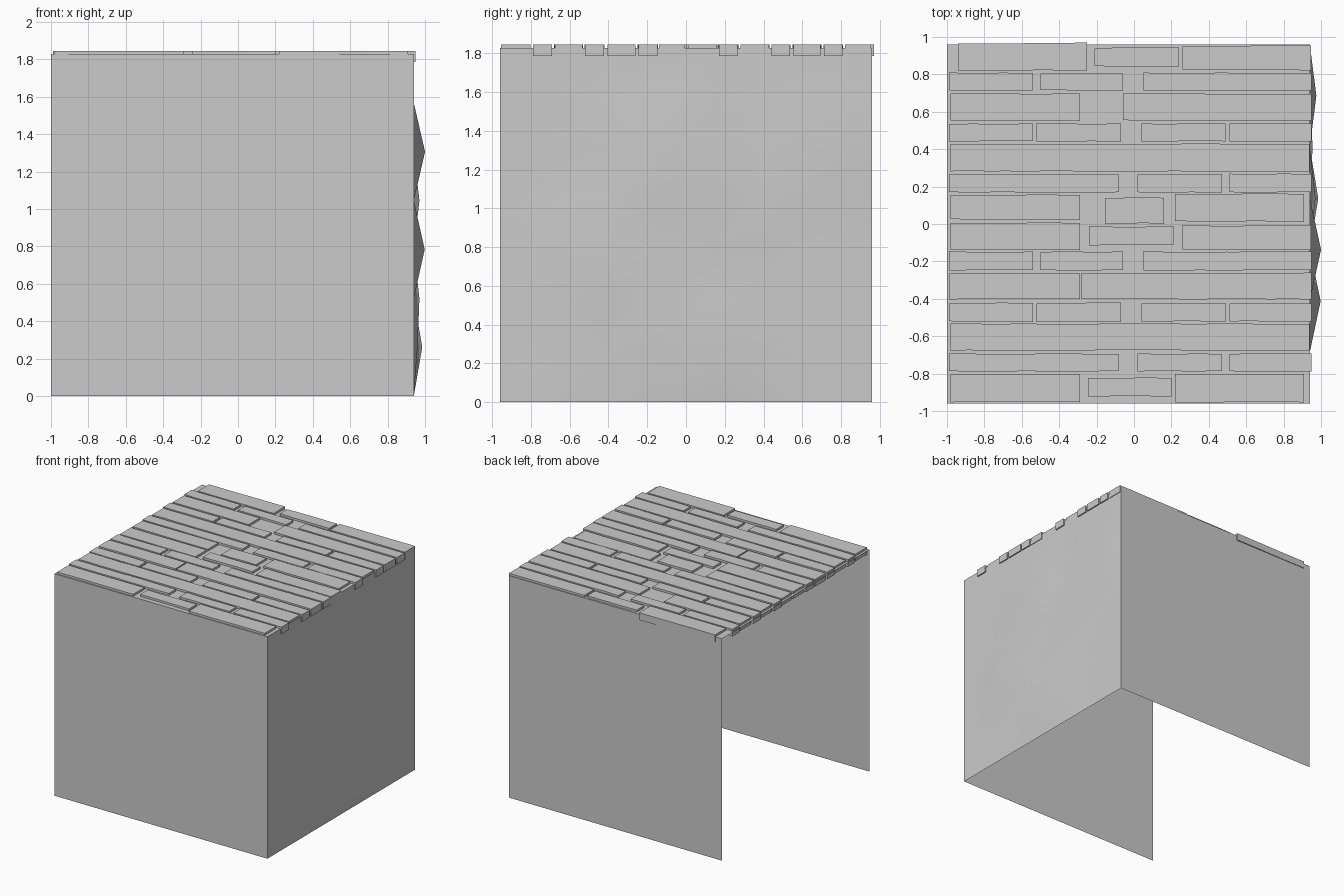
import bpy, bmesh, random

if "Cube" in bpy.data.objects:
    bpy.data.objects.remove(bpy.data.objects["Cube"])

random.seed(4)
X0, X1, Y, H = -1.0, 0.94, 0.96, 1.828   # shell extents
PLANK_Z0, PLANK_Z1 = 1.786, 1.845


def finish(name, bm):
    me = bpy.data.meshes.new(name)
    bm.to_mesh(me)
    bm.free()
    ob = bpy.data.objects.new(name, me)
    bpy.context.collection.objects.link(ob)
    return ob


def sheet(name, corners):
    bm = bmesh.new()
    bm.faces.new([bm.verts.new(c) for c in corners])
    return finish(name, bm)


# Flat walls and deck (left side and bottom stay open)
sheet("front_wall", [(X0, -Y, 0), (X1, -Y, 0), (X1, -Y, H), (X0, -Y, H)])
sheet("back_wall", [(X1, Y, 0), (X0, Y, 0), (X0, Y, H), (X1, Y, H)])
sheet("top_deck", [(X0, -Y, H), (X1, -Y, H), (X1, Y, H), (X0, Y, H)])

# Right wall: 7 x 7 grid with a few gentle bulges, smooth shaded
bulge = {(2, 3): .058, (3, 5): .06, (4, 1): .045, (4, 4): .03, (6, 5): .035,
         (3, 2): .03, (2, 1): .02, (5, 3): .015}
bm = bmesh.new()
N = 7
grid = [[bm.verts.new((X1 + bulge.get((i, j), 0), -Y + 2 * Y * i / N, H * j / N))
         for j in range(N + 1)] for i in range(N + 1)]
for i in range(N):
    for j in range(N):
        f = bm.faces.new((grid[i][j], grid[i + 1][j], grid[i + 1][j + 1], grid[i][j + 1]))
        f.smooth = True
finish("right_wall", bm)

# Repeating plank layouts, as (x start, x end)
SHORT_A = [(-.99, -.54), (-.50, -.06), (.05, .50), (.50, .95)]
SHORT_B = [(-.99, -.54), (-.52, -.07), (.04, .49), (.51, .95)]
SHORT_C = [(-.99, -.53), (-.53, -.08), (.02, .47), (.51, .95)]
LONG = [(-.98, -.66), (-.66, .25), (.25, .937)]
rows = [
    (.82, .957, [(-.94, -.25, .82, .97), (-.21, .24, .84, .945), (.26, .945)]),
    (.71, .81, SHORT_A),
    (.55, .70, [(-.98, -.29), (-.06, .63), (.63, .95)]),
    (.44, .54, SHORT_B),
    (.28, .43, LONG),
    (.165, .27, SHORT_C),
    (.02, .16, [(-.98, -.29), (-.155, .16, 0, .145), (.22, .91, .01, .165)]),
    (-.14, .01, [(-.98, -.29), (-.24, .21, -.115, -.01), (.26, .945, -.14, -.005)]),
    (-.25, -.145, SHORT_A),
    (-.405, -.26, [(-.99, -.29), (-.28, .63), (.63, .95)]),
    (-.525, -.42, SHORT_B),
    (-.68, -.53, LONG),
    (-.79, -.69, SHORT_C),
    (-.955, -.80, [(-.98, -.29), (-.245, .20, -.925, -.82), (.22, .91)]),
]


def plank(bm, xa, xb, ya, yb):
    """Board with slightly uneven long edges."""
    cuts = [0, .3, .65, 1]
    xs = [xa + (xb - xa) * t for t in cuts]
    outline = [(x, ya + random.uniform(0, .006)) for x in xs]
    outline += [(x, yb - random.uniform(0, .006)) for x in reversed(xs)]
    base = bm.faces.new([bm.verts.new((x, y, PLANK_Z0)) for x, y in outline])
    ext = bmesh.ops.extrude_face_region(bm, geom=[base], use_keep_orig=True)
    top = [g for g in ext["geom"] if isinstance(g, bmesh.types.BMVert)]
    bmesh.ops.translate(bm, verts=top, vec=(0, 0, PLANK_Z1 - PLANK_Z0))


# Planks covering the top
bm = bmesh.new()
for ya, yb, boards in rows:
    for b in boards:
        lo, hi = b[2:] if len(b) == 4 else (ya, yb)
        plank(bm, b[0], b[1], lo, hi)
bmesh.ops.recalc_face_normals(bm, faces=bm.faces)
finish("top_planks", bm)
